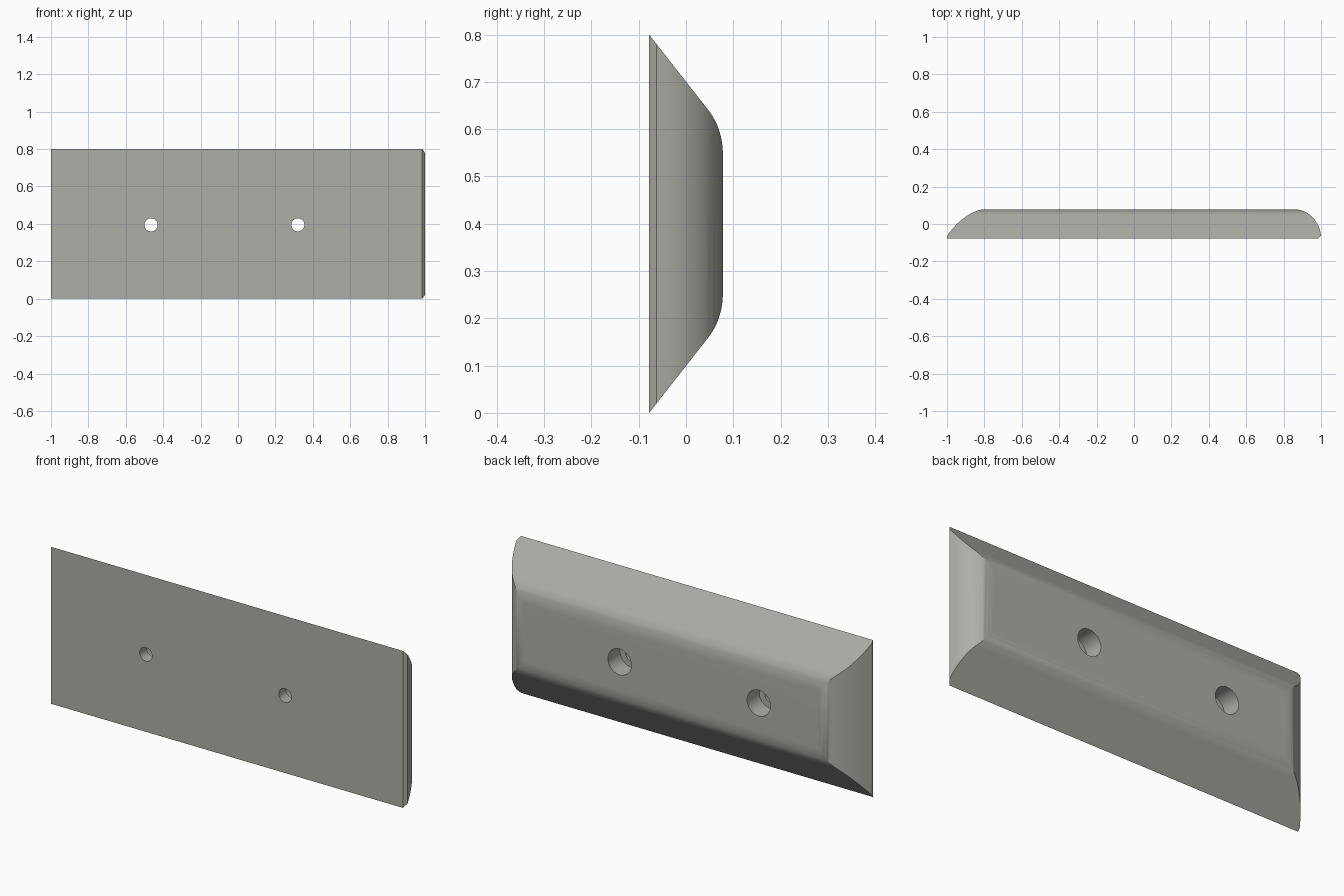
import bpy, bmesh
from math import pi
from mathutils import Vector, Matrix
from mathutils.geometry import interpolate_bezier

if "Cube" in bpy.data.objects:
    bpy.data.objects.remove(bpy.data.objects["Cube"])


def curve(a, h1, h2, b, n=12):
    pts = interpolate_bezier(*[Vector((*p, 0)) for p in (a, h1, h2, b)], n)
    return [(p.x, p.y) for p in pts]


def prism(name, profile, place, lo, hi):
    bm = bmesh.new()
    rings = [[bm.verts.new(place(u, v, t)) for u, v in profile] for t in (lo, hi)]
    n = len(profile)
    bm.faces.new(rings[0])
    bm.faces.new(rings[1])
    for i in range(n):
        j = (i + 1) % n
        bm.faces.new((rings[0][i], rings[0][j], rings[1][j], rings[1][i]))
    bmesh.ops.recalc_face_normals(bm, faces=bm.faces[:])
    return finish(name, bm)


def finish(name, bm):
    mesh = bpy.data.meshes.new(name)
    bm.to_mesh(mesh)
    bm.free()
    ob = bpy.data.objects.new(name, mesh)
    bpy.context.collection.objects.link(ob)
    return ob


def cylinder(name, r, x, y0, y1, z):
    bm = bmesh.new()
    bmesh.ops.create_cone(bm, cap_ends=True, segments=40, radius1=r, radius2=r, depth=y1 - y0,
                          matrix=Matrix.Translation((x, (y0 + y1) / 2, z)) @ Matrix.Rotation(pi / 2, 4, 'X'))
    return finish(name, bm)


def boolean(target, cutter, operation):
    mod = target.modifiers.new("cut", 'BOOLEAN')
    mod.operation = operation
    mod.solver = 'EXACT'
    mod.object = cutter
    bpy.context.view_layer.objects.active = target
    bpy.ops.object.modifier_apply(modifier=mod.name)
    bpy.data.objects.remove(cutter)


F, B = -0.078, 0.078  # front and back planes

# Long body: sloped top and bottom flanks blended into the flat back
low = [(F, 0.0)] + curve((0.046, 0.158), (0.066, 0.183), (B, 0.215), (B, 0.255))
section = low + [(y, 0.8 - z) for y, z in reversed(low)]
plate = prism("mounting_plate", section, lambda y, z, x: (x, y, z), -1.1, 1.1)

# End shaping: shallow curve on the left, tighter round on the right
left = [(-1.0, F)] + curve((-1.0, -0.066), (-0.95, 0.015), (-0.86, B), (-0.8, B))
right = curve((0.86, B), (0.93, B), (0.99, 0.02), (1.0, -0.062)) + [(0.985, F)]
ends = prism("end_shape", left + right, lambda x, y, z: (x, y, z), -0.1, 0.9)
boolean(plate, ends, 'INTERSECT')

# Two counterbored screw holes
for x in (-0.465, 0.32):
    boolean(plate, cylinder("screw_hole", 0.035, x, -0.2, 0.2, 0.395), 'DIFFERENCE')
    boolean(plate, cylinder("counterbore", 0.066, x, -0.02, 0.2, 0.395), 'DIFFERENCE')

# Warm dark grey finish
mat = bpy.data.materials.new("dark_grey")
mat.diffuse_color = (0.43, 0.425, 0.39, 1)
mat.use_nodes = True
mat.node_tree.nodes["Principled BSDF"].inputs["Base Color"].default_value = mat.diffuse_color
plate.data.materials.clear()
plate.data.materials.append(mat)
for p in plate.data.polygons:
    p.material_index = 0

# Smooth curves, with the large faces kept flat
bpy.ops.object.select_all(action='DESELECT')
plate.select_set(True)
bpy.context.view_layer.objects.active = plate
bpy.ops.object.shade_smooth_by_angle(angle=0.5)
flat = plate.modifiers.new("flat_faces", 'WEIGHTED_NORMAL')
flat.keep_sharp = True
